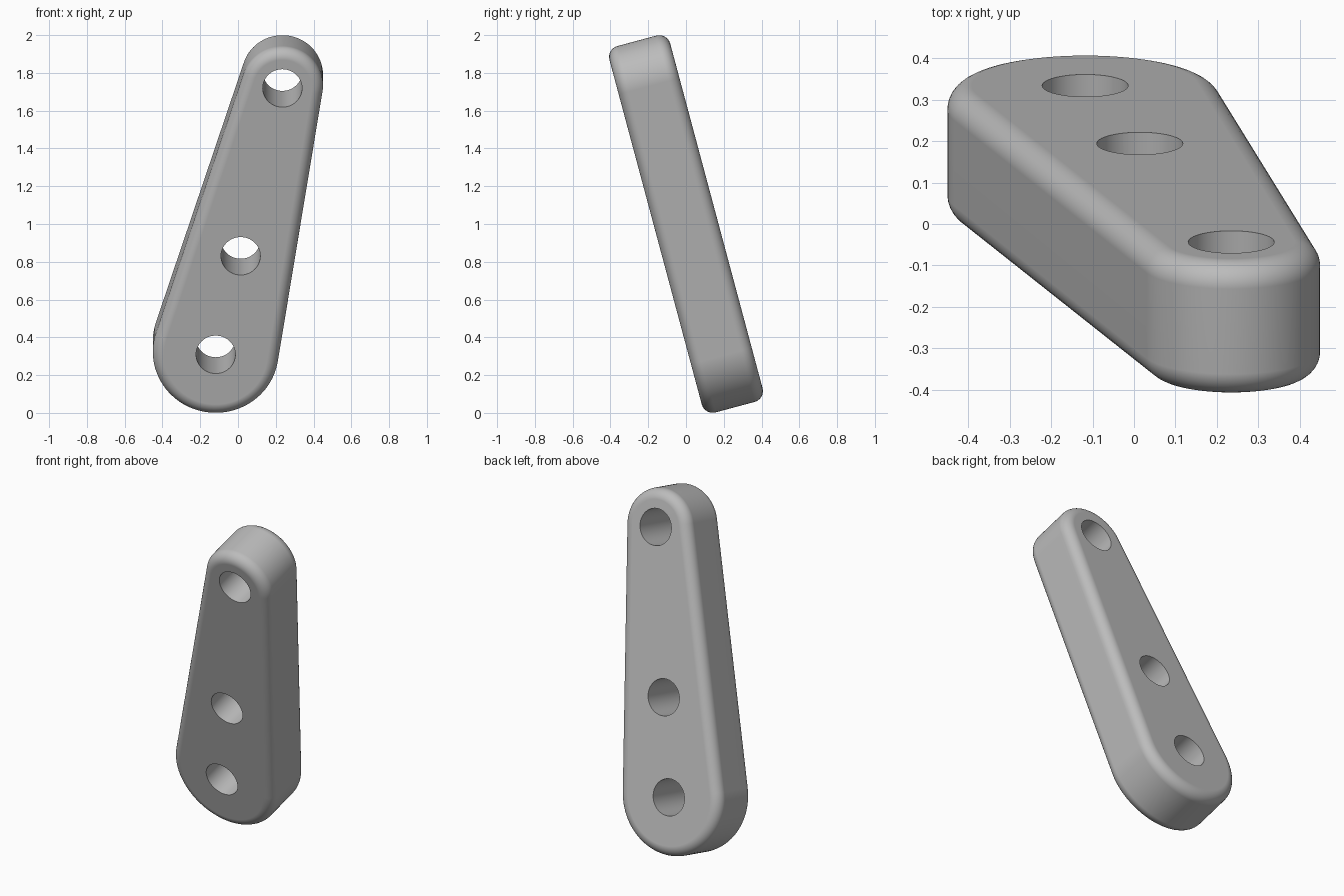
import bpy, bmesh
from math import sin, cos, pi, radians, atan2, acos, hypot
from mathutils import Matrix

cube = bpy.data.objects.get("Cube")
if cube:
    bpy.data.objects.remove(cube, do_unlink=True)

# Plate layout: wide end, middle hole and narrow end as (across, along)
WIDE, MIDDLE, NARROW = (-0.118, -0.671), (0.014, -0.131), (0.235, 0.789)
R_WIDE, R_NARROW, R_HOLE = 0.333, 0.215, 0.104
THICK, FILLET = 0.333, 0.06

# Lean the plate back about the x axis and lift its middle to half height
LEAN = Matrix.Translation((0, 0, 1)) @ Matrix.Rotation(radians(90 + 15), 4, 'X')

grey = bpy.data.materials.new("grey")
grey.use_nodes = True
grey.diffuse_color = (0.5, 0.5, 0.5, 1)
grey.node_tree.nodes["Principled BSDF"].inputs["Base Color"].default_value = (0.5, 0.5, 0.5, 1)


def arc(centre, radius, start, end, steps):
    return [(centre[0] + radius * cos(start + (end - start) * i / steps),
             centre[1] + radius * sin(start + (end - start) * i / steps))
            for i in range(steps + 1)]


def prism(name, outline, depth):
    """Extrude a counter-clockwise outline, centred on the plate's mid plane."""
    bm = bmesh.new()
    face = bm.faces.new([bm.verts.new((x, y, -depth / 2)) for x, y in outline])
    top = bmesh.ops.extrude_face_region(bm, geom=[face])["geom"]
    bmesh.ops.translate(bm, vec=(0, 0, depth),
                        verts=[g for g in top if isinstance(g, bmesh.types.BMVert)])
    bmesh.ops.recalc_face_normals(bm, faces=bm.faces)
    mesh = bpy.data.meshes.new(name)
    bm.to_mesh(mesh)
    bm.free()
    mesh.materials.append(grey)
    obj = bpy.data.objects.new(name, mesh)
    bpy.context.collection.objects.link(obj)
    obj.matrix_world = LEAN
    return obj


# Tapered body: two end arcs joined by their outer tangents
dx, dy = NARROW[0] - WIDE[0], NARROW[1] - WIDE[1]
axis = atan2(dy, dx)
spread = acos((R_WIDE - R_NARROW) / hypot(dx, dy))
outline = (arc(NARROW, R_NARROW, axis - spread, axis + spread, 40)
           + arc(WIDE, R_WIDE, axis + spread, axis - spread + 2 * pi, 48))
arm = prism("tapered_arm", outline, THICK)

# Rounded rims on both faces
rim = arm.modifiers.new("rounded_rim", 'BEVEL')
rim.width = FILLET
rim.segments = 8
rim.limit_method = 'ANGLE'
rim.angle_limit = radians(40)

# Three sharp-edged through holes
cutters = []
for label, centre in (("lower", WIDE), ("middle", MIDDLE), ("upper", NARROW)):
    cutter = prism(label + "_hole_cutter", arc(centre, R_HOLE, 0, 2 * pi, 64)[:-1], THICK * 2)
    cutter.hide_render = True
    cut = arm.modifiers.new(label + "_hole", 'BOOLEAN')
    cut.operation = 'DIFFERENCE'
    cut.solver = 'EXACT'
    cut.object = cutter
    cutters.append(cutter)

for obj in bpy.context.selected_objects:
    obj.select_set(False)
bpy.context.view_layer.objects.active = arm
arm.select_set(True)
for name in [m.name for m in arm.modifiers]:
    bpy.ops.object.modifier_apply(modifier=name)
for cutter in cutters:
    bpy.data.objects.remove(cutter, do_unlink=True)

# Smooth rims and walls, crisp hole edges, flat faces
bpy.ops.object.shade_smooth_by_angle(angle=radians(30))
weighted = arm.modifiers.new("flat_faces", 'WEIGHTED_NORMAL')
weighted.keep_sharp = True
